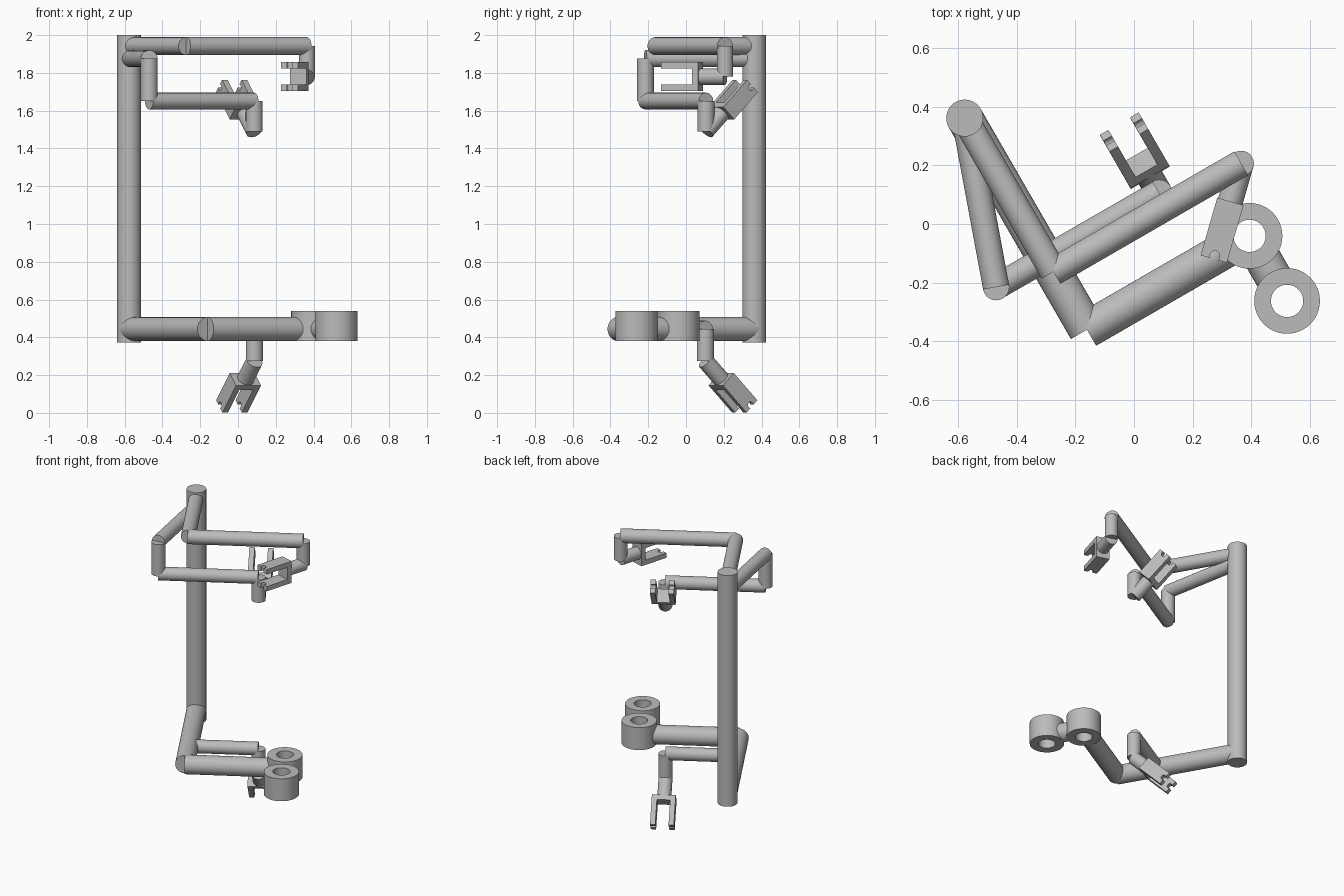
import bpy, bmesh, math
from mathutils import Vector, Matrix

cube = bpy.data.objects.get("Cube")
if cube:
    bpy.data.objects.remove(cube, do_unlink=True)

grey = bpy.data.materials.new("plain grey")
grey.use_nodes = True
colour = (0.5, 0.5, 0.5, 1)
grey.diffuse_color = colour
grey.node_tree.nodes["Principled BSDF"].inputs["Base Color"].default_value = colour


def finish(bm, name, matrix, smooth=True):
    bmesh.ops.recalc_face_normals(bm, faces=bm.faces)
    mesh = bpy.data.meshes.new(name)
    bm.to_mesh(mesh)
    bm.free()
    mesh.materials.append(grey)
    obj = bpy.data.objects.new(name, mesh)
    bpy.context.collection.objects.link(obj)
    obj.matrix_world = matrix
    if smooth:
        bpy.ops.object.select_all(action="DESELECT")
        obj.select_set(True)
        bpy.context.view_layer.objects.active = obj
        bpy.ops.object.shade_smooth_by_angle(angle=math.radians(35))
    return obj


def tube(name, start, end, radius):
    """Capped cylinder between two points."""
    start, end = Vector(start), Vector(end)
    axis = end - start
    bm = bmesh.new()
    bmesh.ops.create_cone(bm, cap_ends=True, segments=40, radius1=radius,
                          radius2=radius, depth=axis.length)
    turn = axis.to_track_quat("Z", "Y").to_matrix().to_4x4()
    finish(bm, name, Matrix.Translation((start + end) / 2) @ turn)


def ring(name, x, y, low, high, inner, outer):
    """Thick open ring standing upright."""
    bm = bmesh.new()
    section = [bm.verts.new((r, 0, z)) for r, z in
               ((inner, low), (outer, low), (outer, high), (inner, high))]
    edges = [bm.edges.new((section[i], section[i - 1])) for i in range(4)]
    bmesh.ops.spin(bm, geom=section + edges, axis=(0, 0, 1), cent=(0, 0, 0),
                   angle=math.tau, steps=48)
    bmesh.ops.remove_doubles(bm, verts=bm.verts, dist=1e-4)
    finish(bm, name, Matrix.Translation((x, y, 0)))


def prism(bm, outline, low, high):
    """Extrude an outline in the xy plane from low to high z."""
    face = bm.faces.new([bm.verts.new((x, y, low)) for x, y in outline])
    out = bmesh.ops.extrude_face_region(bm, geom=[face])
    verts = [g for g in out["geom"] if isinstance(g, bmesh.types.BMVert)]
    bmesh.ops.translate(bm, verts=verts, vec=(0, 0, high - low))


def gripper(name, base, forward, spread):
    """Two-prong fork with a round notch in each tip."""
    length, half_w, half_s, thick, notch = 0.204, 0.0465, 0.0765, 0.034, 0.017
    bm = bmesh.new()
    arc = [(length - 0.011 - notch * math.cos(a), notch * math.sin(a))
           for a in (math.radians(d) for d in range(130, -131, -20))]
    tip = [(length, half_w), (length, arc[0][1])] + arc + [(length, arc[-1][1]), (length, -half_w)]
    prong = [(0, -half_w), (0, half_w)] + tip
    for side in (-1, 1):
        ends = sorted((side * half_s, side * (half_s - thick)))
        prism(bm, prong, *ends)
    palm = [(0, -half_w), (0, half_w), (thick, half_w), (thick, -half_w)]
    prism(bm, palm, thick - half_s, half_s - thick)
    x, z = Vector(forward).normalized(), Vector(spread).normalized()
    turn = Matrix((x, z.cross(x), z)).transposed().to_4x4()
    finish(bm, name, Matrix.Translation(base) @ turn, smooth=False)


def heading(degrees, pitch=0):
    a, p = math.radians(degrees), math.radians(pitch)
    return Vector((math.cos(a) * math.cos(p), math.sin(a) * math.cos(p), math.sin(p)))


def hand(name, top, drop, direction, spread, radius):
    """Vertical wrist, angled wrist and fork."""
    top = Vector(top)
    bend = top - Vector((0, 0, drop))
    base = bend + direction * 0.135
    tube(name + "_drop", top, bend, radius)
    tube(name + "_wrist", bend, base + direction * 0.002, radius)
    gripper(name + "_gripper", base, direction, spread)


# Post
px, py = -0.577, 0.361
tube("post", (px, py, 0.372), (px, py, 2.0), 0.063)
side = heading(30)
up = Vector((0, 0, 1))

# Top arm
elbow = Vector((px, py, 1.942)) + heading(-60) * 0.605
tip = elbow + side * 0.739
tube("top_upper_arm", (px, py, 1.942), elbow, 0.047)
tube("top_forearm", elbow, tip, 0.047)
hand("top", tip, 0.162, heading(-106), up, 0.043)

# Middle arm
shoulder = Vector((px, py, 1.875))
elbow = Vector((-0.47, -0.215, 1.875))
low = Vector((-0.47, -0.215, 1.651))
tip = low + side * 0.642
tube("middle_upper_arm", shoulder, elbow, 0.045)
tube("middle_elbow", elbow, low, 0.045)
tube("middle_forearm", low, tip, 0.044)
hand("middle", tip, 0.16, heading(120, 45), side, 0.045)

# Lower arm with its side branch
shoulder = Vector((px, py, 0.444))
elbow = shoulder + heading(-60) * 0.833
tube("lower_upper_arm", shoulder, elbow, 0.063)
branch = shoulder + heading(-60) * 0.555
tip = branch + side * 0.446
tube("branch_forearm", branch, tip, 0.044)
hand("branch", tip, 0.17, heading(120, -45), side, 0.045)

# Pair of rings at the end of the lower arm
first = elbow + side * 0.64
second = first + heading(-60) * 0.256
tube("lower_forearm", elbow, first - side * 0.062, 0.063)
tube("ring_link", first + heading(-60) * 0.062, second - heading(-60) * 0.062, 0.063)
for label, spot in (("first", first), ("second", second)):
    ring(label + "_ring", spot.x, spot.y, 0.381, 0.539, 0.055, 0.112)
